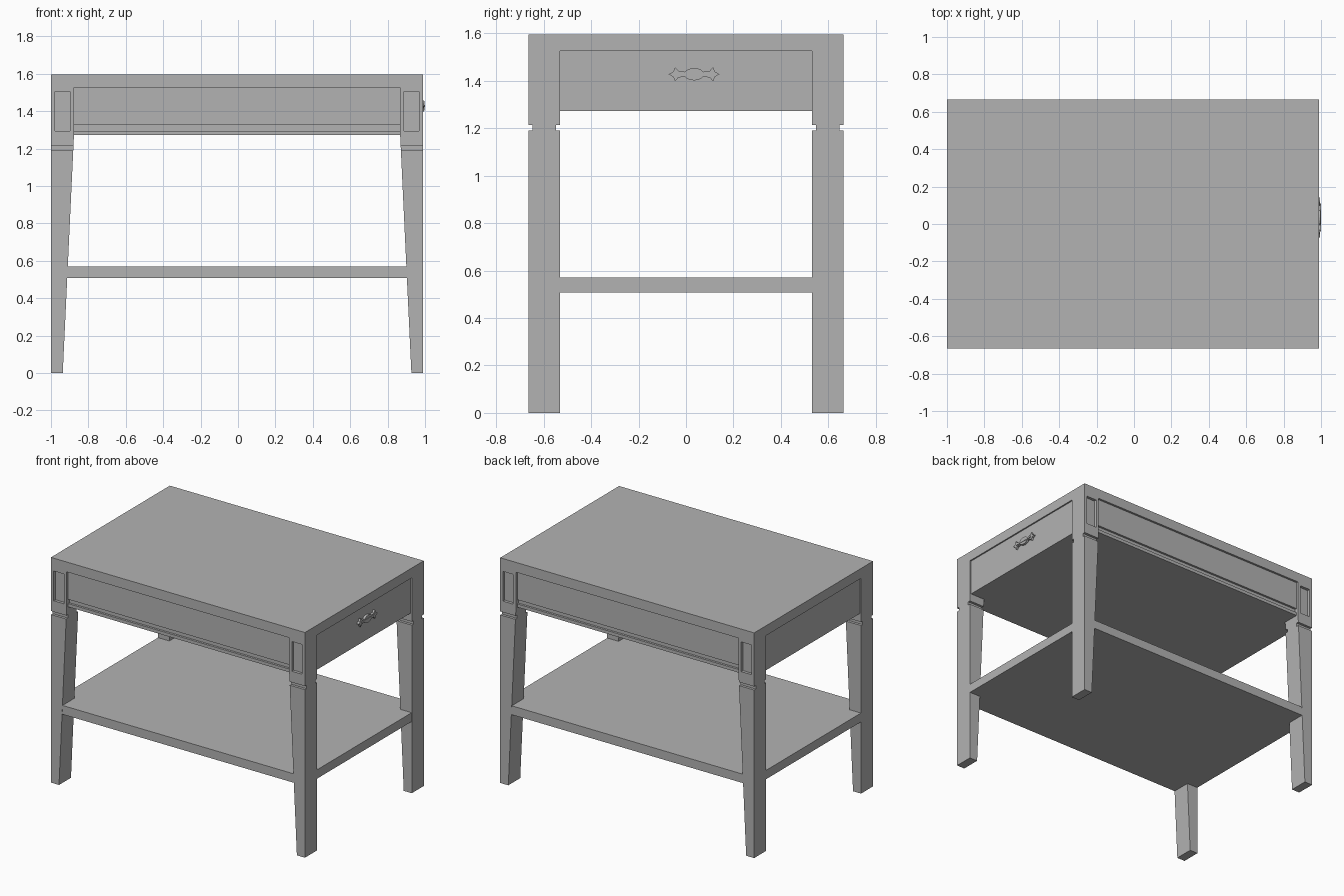
import bpy, bmesh, math
from mathutils import Vector

cube = bpy.data.objects.get("Cube")
if cube:
    bpy.data.objects.remove(cube, do_unlink=True)

grey = bpy.data.materials.new("plain_grey")
grey.use_nodes = True
grey.diffuse_color = (0.45, 0.45, 0.45, 1)
grey.node_tree.nodes["Principled BSDF"].inputs["Base Color"].default_value = grey.diffuse_color

CX = -0.005                 # centre of the table body
HX, HY = 0.995, 0.665       # half width and half depth
TOP, RAIL_TOP, RAIL_LOW = 1.595, 1.525, 1.272
LEG_IN_X, LEG_IN_Y = 0.872, 0.531
FOOT_IN_X = 0.932
PANEL_X, PANEL_Y = 0.985, 0.65


def finish(name, bm):
    bmesh.ops.recalc_face_normals(bm, faces=bm.faces)
    mesh = bpy.data.meshes.new(name)
    bm.to_mesh(mesh)
    bm.free()
    mesh.materials.append(grey)
    obj = bpy.data.objects.new(name, mesh)
    bpy.context.collection.objects.link(obj)
    return obj


def loft(bm, rings):
    """Skin a list of closed rings and cap both ends."""
    rows = [[bm.verts.new(p) for p in ring] for ring in rings]
    n = len(rows[0])
    for a, b in zip(rows, rows[1:]):
        for i in range(n):
            j = (i + 1) % n
            bm.faces.new((a[i], a[j], b[j], b[i]))
    bm.faces.new(rows[0])
    bm.faces.new(rows[-1])


def prism(name, outline, x0, x1):
    """Extrude a y-z outline along x."""
    bm = bmesh.new()
    loft(bm, [[(x, y, z) for y, z in outline] for x in (x0, x1)])
    return finish(name, bm)


def box(name, x0, x1, y, z0, z1):
    return prism(name, [(-y, z0), (y, z0), (y, z1), (-y, z1)], x0, x1)


def leg(name, sx, sy):
    """Tapered leg with a notched neck and a sunk panel on its outer face."""
    levels = [(0, 0), (1.19, 0), (1.19, 0.018), (1.215, 0.018),
              (1.215, 0), (RAIL_LOW, 0), (RAIL_TOP, 0)]
    rings = []
    for z, cut in levels:
        t = min(z / RAIL_LOW, 1)
        inner = FOOT_IN_X + (LEG_IN_X - FOOT_IN_X) * t
        ya, yb = LEG_IN_Y + cut, HY - cut
        rings.append([(CX + sx * x, sy * y, z) for x, y in
                      ((inner, ya), (HX, ya), (HX, yb), (inner, yb))])
    bm = bmesh.new()
    loft(bm, rings)
    bmesh.ops.recalc_face_normals(bm, faces=bm.faces)
    bm.normal_update()
    face = next(f for f in bm.faces if f.normal.y * sy > 0.9
                and f.calc_center_median().z > RAIL_LOW)
    bmesh.ops.inset_region(bm, faces=[face], thickness=0.03)
    sunk = bmesh.ops.extrude_discrete_faces(bm, faces=[face])["faces"][0]
    bmesh.ops.translate(bm, verts=sunk.verts, vec=Vector((0, -0.02 * sy, 0)))
    return finish(name, bm)


# Top and lower shelf
box("table_top", CX - HX, CX + HX, HY, RAIL_TOP, TOP)
box("lower_shelf", CX - HX + 0.001, CX + HX - 0.001, HY - 0.001, 0.507, 0.57)

# Four legs
for sx, side in ((-1, "right"), (1, "left")):
    for sy, end in ((-1, "front"), (1, "back")):
        leg(f"{end}_{side}_leg", sx, sy)

# Central body with a groove along the front and back
half = [(PANEL_Y, RAIL_LOW), (PANEL_Y, 1.295), (PANEL_Y - 0.015, 1.295),
        (PANEL_Y - 0.015, 1.325), (PANEL_Y, 1.325), (PANEL_Y, RAIL_TOP)]
prism("drawer_body", half + [(-y, z) for y, z in reversed(half)],
      CX - LEG_IN_X, CX + LEG_IN_X)

# End panels between the legs
box("left_drawer_front", CX + LEG_IN_X, CX + PANEL_X, LEG_IN_Y, RAIL_LOW, RAIL_TOP)
box("right_end_panel", CX - PANEL_X, CX - LEG_IN_X, LEG_IN_Y, RAIL_LOW, RAIL_TOP)

# Handle: oval centre plate, two pointed end plates and a slim bar
HANDLE_Y, HANDLE_Z = 0.034, 1.428
face_x = CX + PANEL_X - 0.004
oval = [(HANDLE_Y + 0.042 * math.cos(a), HANDLE_Z + 0.026 * math.sin(a))
        for a in (math.tau * i / 16 for i in range(16))]
prism("handle_plate", oval, face_x, 0.997)
tip = [(0.107, 0), (0.088, 0.011), (0.08, 0.03), (0.066, 0.014), (0.03, 0.009)]
tip += [(y, -z) for y, z in reversed(tip[1:])]
for s, side in ((-1, "front"), (1, "back")):
    prism(f"handle_{side}_end", [(HANDLE_Y + s * y, HANDLE_Z + z) for y, z in tip],
          face_x, 0.995)
bar = [(-0.075, -0.006), (0.075, -0.006), (0.075, 0.006), (-0.075, 0.006)]
prism("handle_bar", [(HANDLE_Y + y, HANDLE_Z + z) for y, z in bar], face_x, 1.0)
